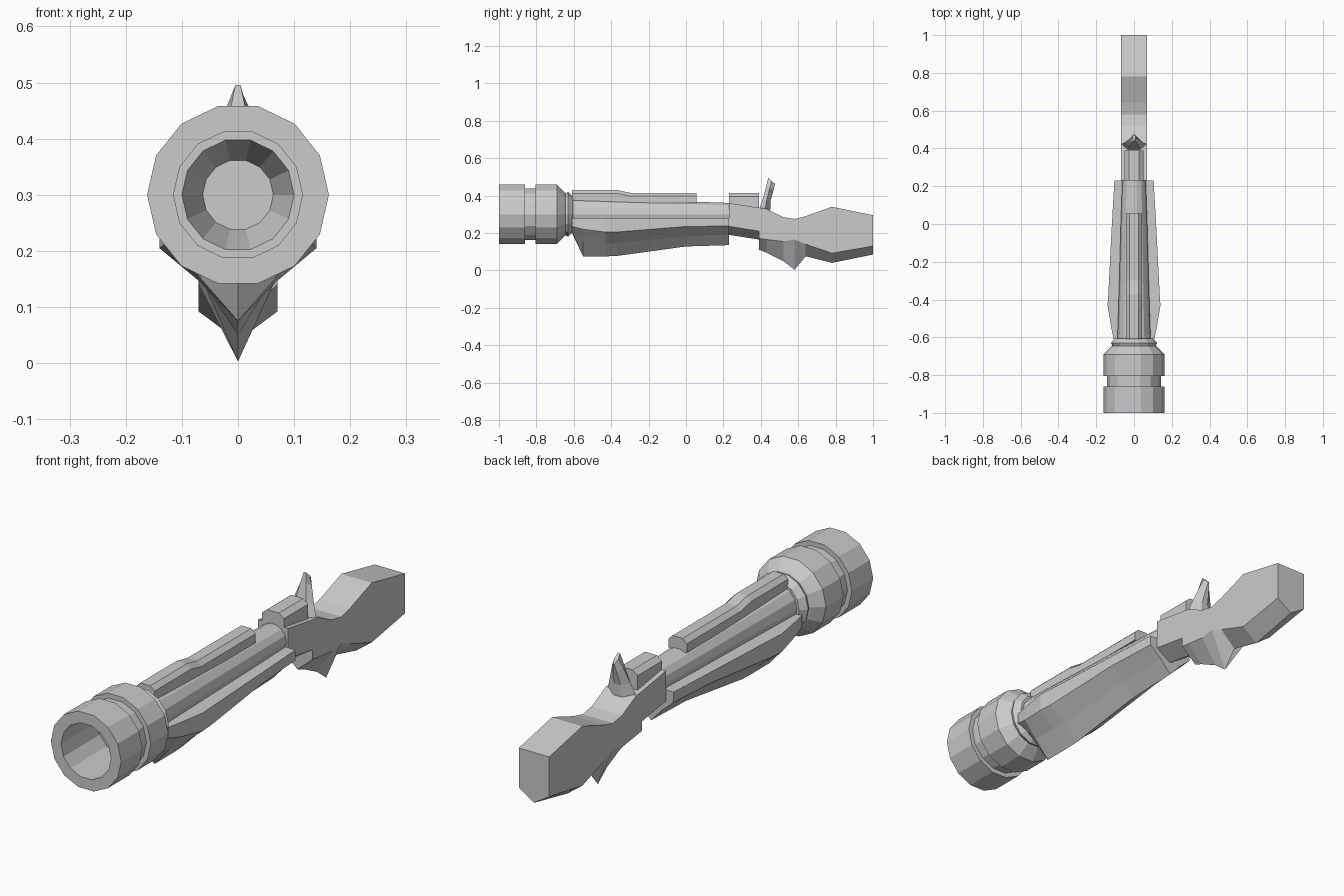
import bpy, bmesh, math

if "Cube" in bpy.data.objects:
    bpy.data.objects.remove(bpy.data.objects["Cube"])

grey = bpy.data.materials.new("plain grey")
grey.use_nodes = True
colour = (0.6, 0.6, 0.6, 1)
grey.diffuse_color = colour
grey.node_tree.nodes["Principled BSDF"].inputs["Base Color"].default_value = colour


def loft(name, rings, cap_first=True, cap_last=True):
    """Skin closed rings of equal length, with flat end caps."""
    bm = bmesh.new()
    loops = [[bm.verts.new(p) for p in ring] for ring in rings]
    n = len(loops[0])
    for a, b in zip(loops, loops[1:]):
        for i in range(n):
            j = (i + 1) % n
            bm.faces.new((a[i], a[j], b[j], b[i]))
    if cap_first:
        bm.faces.new(loops[0])
    if cap_last:
        bm.faces.new(loops[-1])
    bmesh.ops.recalc_face_normals(bm, faces=bm.faces)
    mesh = bpy.data.meshes.new(name)
    bm.to_mesh(mesh)
    bm.free()
    mesh.materials.append(grey)
    ob = bpy.data.objects.new(name, mesh)
    bpy.context.collection.objects.link(ob)
    return ob


def ring(y, r, sides, axis_z=0.30):
    step = math.tau / sides
    return [(r * math.cos(i * step), y, axis_z + r * math.sin(i * step)) for i in range(sides)]


def section(y, half):
    """Mirror a right-hand outline of (x, z), listed top to bottom."""
    left = [(-x, z) for x, z in reversed(half) if x > 0]
    return [(x, y, z) for x, z in half + left]


# Muzzle: hollow bell with a groove and a rear collar
muzzle = [(-0.64, 0.063), (-0.76, 0.10), (-0.76, 0.115), (-1, 0.115), (-1, 0.162),
          (-0.86, 0.162), (-0.86, 0.142), (-0.805, 0.142), (-0.805, 0.162),
          (-0.69, 0.162), (-0.65, 0.122), (-0.645, 0.115), (-0.63, 0.122), (-0.605, 0.098)]
loft("muzzle", [ring(y, r, 14) for y, r in muzzle])

# Barrel
loft("barrel", [ring(y, r, 14) for y, r in [(-0.62, 0.088), (-0.3, 0.078), (0, 0.07), (0.3, 0.06)]])

# Fore grip: y, half width, shoulder z, lower edge half width and z, keel z
fore = [(-0.61, 0.108, 0.235, 0.06, 0.215, 0.20),
        (-0.55, 0.12, 0.22, 0.066, 0.15, 0.075),
        (-0.43, 0.14, 0.205, 0.068, 0.145, 0.075),
        (-0.37, 0.136, 0.205, 0.067, 0.145, 0.077),
        (0.0, 0.117, 0.235, 0.055, 0.182, 0.128),
        (0.23, 0.104, 0.237, 0.05, 0.19, 0.135)]
loft("fore_grip", [section(y, [(w, 0.28), (w, s), (lw, lz), (0, k)]) for y, w, s, lw, lz, k in fore])

# Receiver and stock: y, top z, shoulder z, keel z
stock = [(0.23, 0.36, 0.235, 0.19), (0.39, 0.335, 0.21, 0.165), (0.391, 0.335, 0.17, 0.11),
         (0.43, 0.33, 0.165, 0.095), (0.52, 0.285, 0.155, 0.05), (0.58, 0.275, 0.165, 0.003),
         (0.64, 0.29, 0.14, 0.075), (0.78, 0.34, 0.092, 0.04), (1.0, 0.295, 0.13, 0.085)]
loft("stock", [section(y, [(0.07, t), (0.07, s), (0, k)]) for y, t, s, k in stock])


# Rails with chamfered tops: y, base z, top z
def rail(name, half_width, stations):
    loft(name, [section(y, [(half_width * 0.55, t), (half_width, t - 0.018), (half_width, b)])
                for y, b, t in stations])


rail("top_rail", 0.042, [(-0.61, 0.36, 0.43), (-0.37, 0.36, 0.43), (-0.3, 0.36, 0.415), (0.055, 0.36, 0.415)])
rail("receiver_rail", 0.05, [(0.23, 0.33, 0.413), (0.39, 0.33, 0.413)])

# Hammer spur: half width, front y and z, back y and z
spur = [(0.068, 0.39, 0.325, 0.45, 0.315), (0.048, 0.412, 0.385, 0.452, 0.37),
        (0.026, 0.43, 0.455, 0.468, 0.43), (0.009, 0.44, 0.496, 0.476, 0.462)]
loft("hammer_spur", [[(-w * 0.5, fy, fz), (w * 0.5, fy, fz), (w, (fy + by) / 2, (fz + bz) / 2),
                      (w * 0.3, by, bz), (-w * 0.3, by, bz), (-w, (fy + by) / 2, (fz + bz) / 2)]
                     for w, fy, fz, by, bz in spur])
